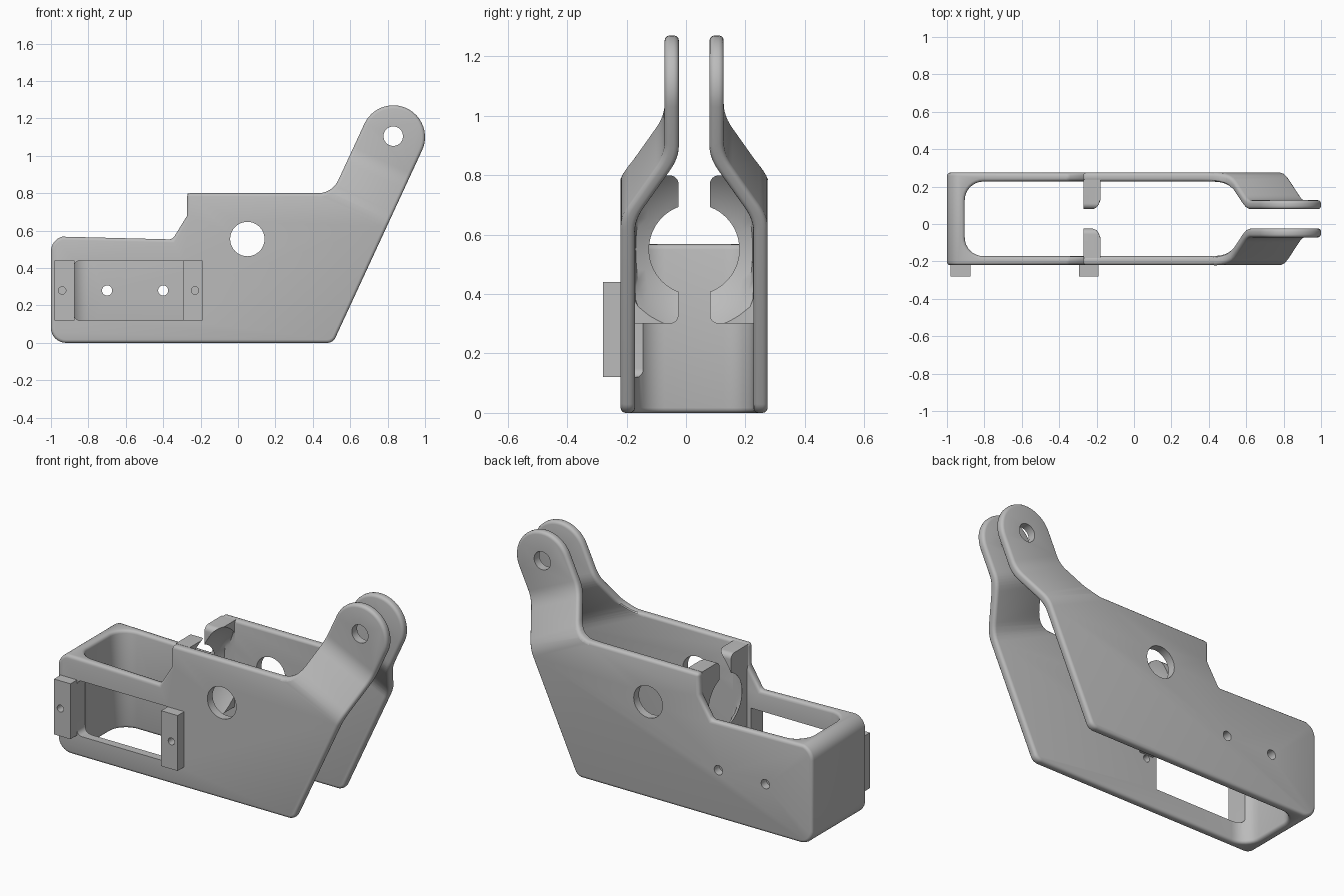
import bpy, bmesh, math
from mathutils import Vector

if "Cube" in bpy.data.objects:
    bpy.data.objects.remove(bpy.data.objects["Cube"])

CY = 0.0275                          # mid-plane of the fork
DX, DZ = 0.42, 0.9075                # direction of the slanted arm
OUT, IN = 0.2475, 0.1995             # outer and inner half widths of the body
grey = bpy.data.materials.new("satin grey")
grey.diffuse_color = (0.5, 0.5, 0.5, 1)
grey.use_nodes = True
grey.node_tree.nodes["Principled BSDF"].inputs["Base Color"].default_value = grey.diffuse_color


def finish(bm, name):
    bmesh.ops.recalc_face_normals(bm, faces=bm.faces)
    me = bpy.data.meshes.new(name)
    bm.to_mesh(me)
    bm.free()
    me.materials.append(grey)
    ob = bpy.data.objects.new(name, me)
    bpy.context.collection.objects.link(ob)
    return ob


def rounded(corners, steps=8):
    """Polygon from (u, v, radius) corners with round fillets."""
    pts, n = [], len(corners)
    for i, (u, v, r) in enumerate(corners):
        p = Vector((u, v))
        if r == 0:
            pts.append(p)
            continue
        a = (Vector(corners[i - 1][:2]) - p).normalized()
        b = (Vector(corners[(i + 1) % n][:2]) - p).normalized()
        half = a.angle(b) / 2
        mid = p + (a + b).normalized() * r / math.sin(half)
        t = r / math.tan(half)
        s, e = p + a * t - mid, p + b * t - mid
        sweep = s.angle(e)
        for k in range(steps + 1):
            f = k / steps
            pts.append(mid + (s * math.sin((1 - f) * sweep) + e * math.sin(f * sweep)) / math.sin(sweep))
    return pts


def prism(pts, lo, hi, axis):
    """Extrude a 2D outline along x, y or z."""
    place = {'x': lambda p, h: (h, p[0], p[1]), 'y': lambda p, h: (p[0], h, p[1]),
             'z': lambda p, h: (p[0], p[1], h)}[axis]
    bm = bmesh.new()
    a = [bm.verts.new(place(p, lo)) for p in pts]
    b = [bm.verts.new(place(p, hi)) for p in pts]
    bm.faces.new(a)
    bm.faces.new(b[::-1])
    for i in range(len(pts)):
        j = (i + 1) % len(pts)
        bm.faces.new((a[i], a[j], b[j], b[i]))
    return bm


def pinch(bm, half, s0, s1, end):
    """Fold both sides inwards between arm stations s0 and s1."""
    slope = (end - half) / (s1 - s0)
    w, table = 0.045, []
    for s, y, m0, m1 in ((s0, half, 0, slope), (s1, end, slope, 0)):
        for k in range(7):
            t = k / 6
            table.append((s - w + 2 * w * t,
                          (1 - t) ** 2 * (y - m0 * w) + 2 * t * (1 - t) * y + t * t * (y + m1 * w)))
    for s, _ in table:
        bmesh.ops.bisect_plane(bm, geom=bm.verts[:] + bm.edges[:] + bm.faces[:], dist=1e-6,
                               plane_co=(DX * s, 0, DZ * s), plane_no=(DX, 0, DZ))
    for v in bm.verts:
        s = v.co.x * DX + v.co.z * DZ
        y = table[0][1] if s <= table[0][0] else table[-1][1]
        for (a, ya), (b, yb) in zip(table, table[1:]):
            if a <= s <= b:
                y = ya + (yb - ya) * (s - a) / (b - a)
        v.co.y = CY + v.co.y * y / half


def apply(ob, mod):
    bpy.context.view_layer.objects.active = ob
    bpy.ops.object.modifier_apply(modifier=mod.name)


def cut(ob, cutter):
    m = ob.modifiers.new("cut", 'BOOLEAN')
    m.operation, m.solver, m.object = 'DIFFERENCE', 'EXACT', cutter
    apply(ob, m)
    bpy.data.objects.remove(cutter)


def circle(u, v, r, n=40):
    return [(u + r * math.cos(math.tau * i / n), v + r * math.sin(math.tau * i / n)) for i in range(n)]


def hole(ob, x, z, r, lo=-1, hi=1):
    cut(ob, finish(prism(circle(x, z, r), lo, hi, 'y'), "hole_cutter"))


def box(x0, x1, y0, y1, z0, z1, name):
    return finish(prism([(x0, y0), (x1, y0), (x1, y1), (x0, y1)], z0, z1, 'z'), name)


def smooth(ob):
    bpy.ops.object.select_all(action='DESELECT')
    ob.select_set(True)
    bpy.context.view_layer.objects.active = ob
    bpy.ops.object.shade_smooth_by_angle(angle=math.radians(32))


# Fork body: side outline with round arm tip
outline = rounded([(-1, 0.553, 0.08), (-1, 0, 0.08), (0.508, 0, 0.05), (0.984, 1.029, 0)])
for i in range(1, 25):
    a = math.pi * i / 24
    outline.append(Vector((0.83 + 0.17 * (DZ * math.cos(a) + DX * math.sin(a)),
                           1.1 + 0.17 * (-DX * math.cos(a) + DZ * math.sin(a)))))
k = len(outline)
tip = outline[-1]
notch = rounded([(tip.x, tip.y, 0), (0.504, 0.8, 0.12), (-0.272, 0.8, 0), (-0.272, 0.68, 0),
                 (-0.35, 0.553, 0)])
outline += notch[1:]
bm = prism(outline, -OUT, OUT, 'y')
pinch(bm, OUT, 0.935, 1.165, 0.0995)
body = finish(bm, "fork_body")

# Long slot between the two side walls
plan = rounded([(-0.905, -IN, 0.1), (1.3, -IN, 0), (1.3, IN, 0), (-0.905, IN, 0.1)])
bm = prism(plan, -0.3, 1.6, 'z')
pinch(bm, IN, 0.921, 1.151, 0.0515)
cut(body, finish(bm, "slot_cutter"))

# Soft edges
bev = body.modifiers.new("soft_edges", 'BEVEL')
bev.width, bev.segments = 0.017, 3
bev.limit_method, bev.angle_limit = 'ANGLE', math.radians(40)
bev.use_clamp_overlap = False
apply(body, bev)

# Side window and drilled holes
window = rounded([(-0.875, 0.12, 0.03), (-0.295, 0.12, 0), (-0.295, 0.44, 0), (-0.875, 0.44, 0.03)])
cut(body, finish(prism(window, -0.4, -0.145, 'y'), "window_cutter"))
hole(body, 0.05, 0.555, 0.092)
hole(body, 0.83, 1.105, 0.052)
for x in (-0.7, -0.4):
    hole(body, x, 0.28, 0.027, 0, 1)
for x in (-0.94, -0.23):
    hole(body, x, 0.28, 0.02, -0.5, -0.1)
smooth(body)

# Mounting pads beside the window
for name, x0, x1, hx in (("rear_pad", -0.98, -0.875, -0.94), ("middle_pad", -0.295, -0.19, -0.23)):
    pad = box(x0, x1, -0.28, -0.218, 0.12, 0.44, name)
    hole(pad, hx, 0.28, 0.02)
    smooth(pad)

# Inner ribs with a lengthwise bore and a round hollow
for name, s in (("front_rib", -1), ("back_rib", 1)):
    face = rounded([(CY + s * 0.0525, 0.30, 0.03), (CY + s * 0.21, 0.30, 0),
                    (CY + s * 0.21, 0.799, 0), (CY + s * 0.0525, 0.799, 0.03)])
    rib = finish(prism(face, -0.27, -0.18, 'x'), name)
    cut(rib, finish(prism(circle(CY, 0.55, 0.152, 64), -0.5, 0, 'x'), "bore_cutter"))
    bm = bmesh.new()
    bmesh.ops.create_uvsphere(bm, u_segments=64, v_segments=32, radius=0.354)
    bmesh.ops.translate(bm, verts=bm.verts, vec=(0.05, CY, 0.55))
    # keep the hollow clear of the side wall
    for v in bm.verts:
        v.co.y = max(CY - 0.198, min(CY + 0.198, v.co.y))
    cut(rib, finish(bm, "hollow_cutter"))
    smooth(rib)
